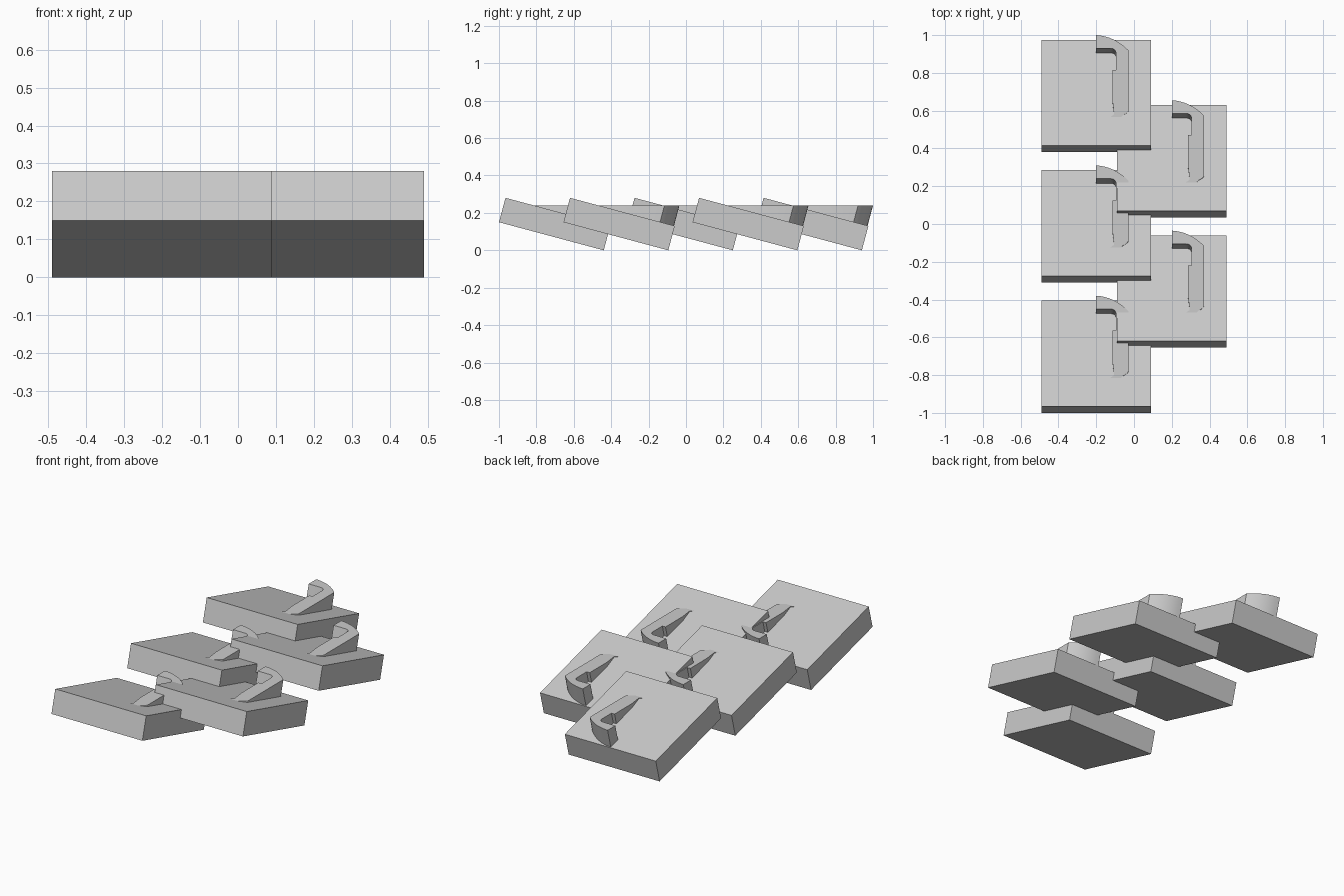
import bpy, bmesh, math
from mathutils import Vector

if "Cube" in bpy.data.objects:
    bpy.data.objects.remove(bpy.data.objects["Cube"])

TILT = math.radians(15)
ALONG = Vector((0, math.cos(TILT), -math.sin(TILT)))   # down the slope
NORMAL = Vector((0, math.sin(TILT), math.cos(TILT)))   # out of the tile face
WIDTH, LENGTH, THICK = 0.58, 0.58, 0.135
HOOK_TOP = 0.24

grey = bpy.data.materials.new("light grey")
grey.diffuse_color = (0.6, 0.6, 0.6, 1)
grey.use_nodes = True
grey.node_tree.nodes["Principled BSDF"].inputs["Base Color"].default_value = grey.diffuse_color


def prism(name, outline, sweep):
    """Closed outline swept along a vector."""
    bm = bmesh.new()
    face = bm.faces.new([bm.verts.new(p) for p in outline])
    ext = bmesh.ops.extrude_face_region(bm, geom=[face])
    verts = [g for g in ext["geom"] if isinstance(g, bmesh.types.BMVert)]
    bmesh.ops.translate(bm, verts=verts, vec=sweep)
    bmesh.ops.recalc_face_normals(bm, faces=bm.faces)
    mesh = bpy.data.meshes.new(name)
    bm.to_mesh(mesh)
    bm.free()
    mesh.materials.append(grey)
    obj = bpy.data.objects.new(name, mesh)
    bpy.context.collection.objects.link(obj)
    return obj


def arc(start, mid, end, steps=8):
    """Quadratic curve between two outline points."""
    return [tuple((1 - t) ** 2 * a + 2 * t * (1 - t) * b + t * t * c
                  for a, b, c in zip(start, mid, end))
            for t in (i / steps for i in range(steps + 1))]


# Hook outline seen from above, relative to tile centre x and front y
HOOK = (arc((0, 0.62), (0.095, 0.615), (0.17, 0.54))
        + arc((0.17, 0.22), (0.168, 0.21), (0.14, 0.195), 4)
        + [(0.13, 0.183), (0.07, 0.183), (0.095, 0.2), (0.085, 0.28),
           (0.085, 0.435), (0.105, 0.435)]
        + arc((0.105, 0.52), (0.105, 0.55), (0.075, 0.55), 5)
        + [(0, 0.55)])


def tile(x, y):
    # sloping slab
    front = Vector((x - WIDTH / 2, y, 0.15))
    side = [front, front + ALONG * LENGTH,
            front + ALONG * LENGTH + NORMAL * THICK, front + NORMAL * THICK]
    prism("tile_slab", side, Vector((WIDTH, 0, 0)))
    # level-topped hook rising square to the slab
    top = [Vector((x + px, y + py, HOOK_TOP)) for px, py in HOOK]
    hook = prism("tile_hook", top, -NORMAL * 0.13)
    bpy.ops.object.select_all(action="DESELECT")
    hook.select_set(True)
    bpy.context.view_layer.objects.active = hook
    bpy.ops.object.shade_smooth_by_angle(angle=math.radians(30))


# Two overlapping staggered columns
for i in range(5):
    tile(-0.2 if i % 2 == 0 else 0.2, -1.0 + 0.345 * i)
